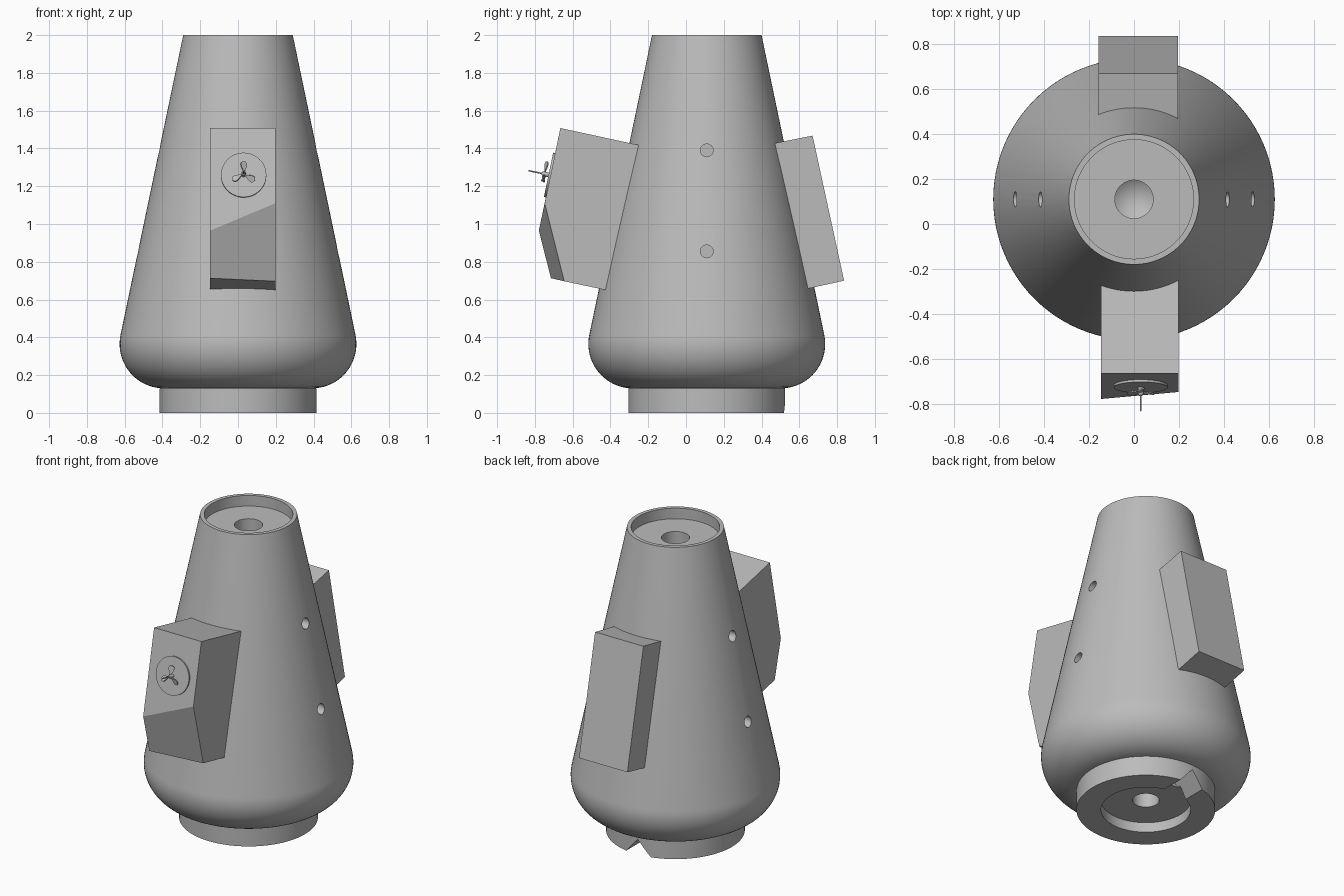
import bpy, bmesh
from math import sin, cos, pi, radians, atan2
from mathutils import Matrix, Vector

if "Cube" in bpy.data.objects:
    bpy.data.objects.remove(bpy.data.objects["Cube"], do_unlink=True)

AXIS_Y = 0.11
GREY = 0.5
grey = bpy.data.materials.new("plain_grey")
grey.use_nodes = True
grey.diffuse_color = (GREY, GREY, GREY, 1)
grey.node_tree.nodes["Principled BSDF"].inputs["Base Color"].default_value = (GREY, GREY, GREY, 1)


def finish(name, bm):
    bmesh.ops.recalc_face_normals(bm, faces=bm.faces)
    mesh = bpy.data.meshes.new(name)
    bm.to_mesh(mesh)
    bm.free()
    mesh.materials.append(grey)
    ob = bpy.data.objects.new(name, mesh)
    bpy.context.collection.objects.link(ob)
    return ob


def activate(ob):
    bpy.ops.object.select_all(action="DESELECT")
    ob.select_set(True)
    bpy.context.view_layer.objects.active = ob


def smooth(ob, angle=30):
    activate(ob)
    bpy.ops.object.shade_smooth_by_angle(angle=radians(angle))


def revolve(name, profile, steps, matrix):
    """Spin a radius/height profile about z, then place it."""
    bm = bmesh.new()
    verts = [bm.verts.new((r, 0, z)) for r, z in profile]
    edges = [bm.edges.new(pair) for pair in zip(verts, verts[1:])]
    bmesh.ops.spin(bm, geom=verts + edges, cent=(0, 0, 0), axis=(0, 0, 1),
                   angle=2 * pi, steps=steps, use_duplicate=False)
    bmesh.ops.remove_doubles(bm, verts=bm.verts, dist=0.0001)
    bm.transform(matrix)
    return finish(name, bm)


def loft(name, left, right, x_left, x_right):
    """Solid between two side outlines given as (y, z) points."""
    bm = bmesh.new()
    a = [bm.verts.new((x_left, y, z)) for y, z in left]
    b = [bm.verts.new((x_right, y, z)) for y, z in right]
    bm.faces.new(a)
    bm.faces.new(b)
    n = len(a)
    for i in range(n):
        j = (i + 1) % n
        bm.faces.new((a[i], a[j], b[j], b[i]))
    return finish(name, bm)


def cut(ob, cutter):
    activate(ob)
    mod = ob.modifiers.new("cut", "BOOLEAN")
    mod.operation = "DIFFERENCE"
    mod.solver = "EXACT"
    mod.object = cutter
    bpy.ops.object.modifier_apply(modifier=mod.name)
    bpy.data.objects.remove(cutter, do_unlink=True)


# Tapered body with rounded shoulder, foot ring, and recessed ends with bores
arc = [(0.392 + 0.235 * sin(t), 0.365 - 0.235 * cos(t))
       for t in [radians(101.8) * i / 20 for i in range(1, 21)]]
profile = [(0, 0.42), (0.08, 0.36), (0.08, 0.065), (0.268, 0.065), (0.268, 0),
           (0.415, 0), (0.415, 0.13)] + arc
profile += [(0.29, 2), (0.265, 2), (0.265, 1.93), (0.085, 1.93), (0.085, 1.65), (0, 1.59)]
body = revolve("tapered_body", profile, 96, Matrix.Translation((0, AXIS_Y, 0)))

# Round side holes, two on each flank
for side in (-1, 1):
    for z, x in ((1.39, 0.42), (0.855, 0.53)):
        place = Matrix.Translation((side * x, AXIS_Y, z)) @ Matrix.Rotation(pi / 2, 4, "Y")
        cut(body, revolve("hole_cutter", [(0, -0.11), (0.034, -0.11), (0.034, 0.11), (0, 0.11)],
                          24, place))

# V notch through the back of the foot ring
wedge = bmesh.new()
ends = [[wedge.verts.new((x, y, z)) for x, z in ((-0.12, -0.02), (0.09, -0.02), (-0.015, 0.1))]
        for y in (AXIS_Y + 0.24, AXIS_Y + 0.5)]
for tri in ends:
    wedge.faces.new(tri)
for i in range(3):
    j = (i + 1) % 3
    wedge.faces.new((ends[0][i], ends[0][j], ends[1][j], ends[1][i]))
cut(body, finish("notch_cutter", wedge))
smooth(body)

# Front housing with a skewed lower face
top = [(-0.2, 1.407), (-0.665, 1.508)]
loft("front_housing",
     top + [(-0.779, 0.965), (-0.715, 0.713), (-0.36, 0.637)],
     top + [(-0.748, 1.11), (-0.645, 0.697), (-0.36, 0.637)], -0.147, 0.198)

# Back housing
back = [(0.42, 1.418), (0.67, 1.468), (0.837, 0.7), (0.6, 0.648)]
loft("back_housing", back, back, -0.158, 0.195)

# Frame on the sloping front face: local z points out of the face
slope = Vector((0, -0.979, 0.205)).normalized()
across = Vector((1, 0, 0))
up = slope.cross(across)
face = Matrix((across, up, slope)).transposed().to_4x4()
face.translation = Vector((0.03, -0.717, 1.258))

# Mounting disc, hub and pin
disc = revolve("mounting_disc", [(0, -0.005), (0.12, -0.005), (0.12, 0.011), (0, 0.011)], 48, face)
hub = revolve("propeller_hub", [(0, 0), (0.012, 0), (0.012, 0.04), (0.008, 0.048), (0, 0.05)],
              16, face)
pin = revolve("propeller_pin", [(0, 0.03), (0.004, 0.03), (0.004, 0.118), (0, 0.12)], 10, face)
for part in (disc, hub, pin):
    smooth(part)

# Three pitched teardrop blades
for k in range(3):
    bm = bmesh.new()
    outline = []
    for i in range(24):
        t = 2 * pi * i / 24
        outline.append(bm.verts.new((0.021 * sin(t) * sin(t / 2), 0.037 + 0.031 * cos(t + pi), 0)))
    drop = bm.faces.new(outline)
    made = bmesh.ops.extrude_face_region(bm, geom=[drop])["geom"]
    bmesh.ops.translate(bm, vec=(0, 0, 0.006),
                        verts=[v for v in made if isinstance(v, bmesh.types.BMVert)])
    for v in bm.verts:
        v.co.x *= 0.55 + 11 * v.co.y
    pitch = Matrix.Rotation(radians(25), 4, "Y")
    turn = Matrix.Rotation(2 * pi * k / 3, 4, "Z")
    bm.transform(face @ turn @ Matrix.Translation((0, 0, 0.03)) @ pitch)
    smooth(finish("propeller_blade_%d" % (k + 1), bm))
